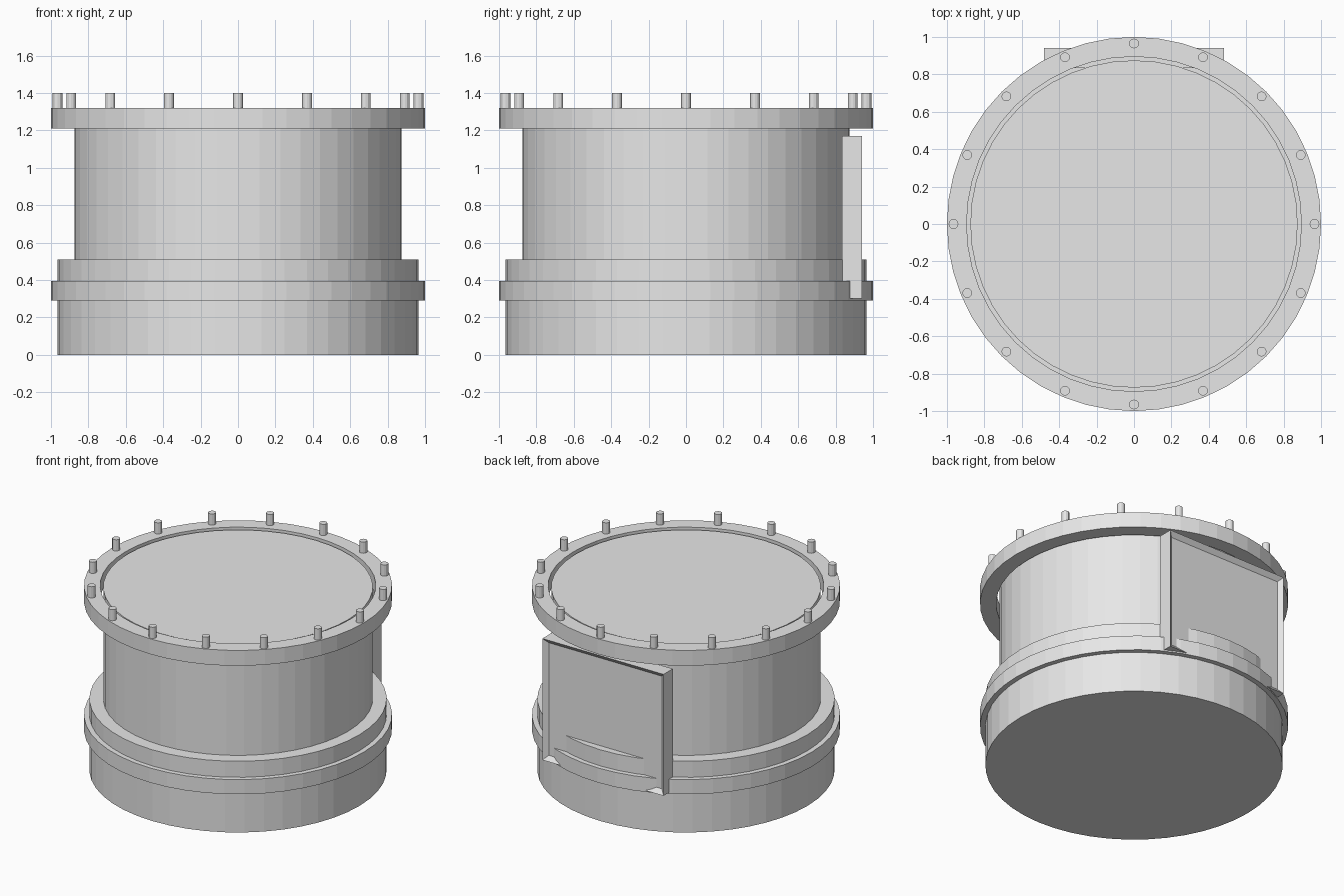
import bpy
import bmesh
from math import cos, sin, tau

cube = bpy.data.objects.get("Cube")
if cube:
    bpy.data.objects.remove(cube)

SEGMENTS = 48

# One plain grey for the whole vessel
grey = bpy.data.materials.new("light grey")
grey.use_nodes = True
grey.diffuse_color = (0.8, 0.8, 0.8, 1)
grey.node_tree.nodes["Principled BSDF"].inputs["Base Color"].default_value = (0.8, 0.8, 0.8, 1)


def finish(name, bm):
    """Turn a bmesh into a flat shaded grey object."""
    bmesh.ops.recalc_face_normals(bm, faces=bm.faces)
    mesh = bpy.data.meshes.new(name)
    bm.to_mesh(mesh)
    bm.free()
    mesh.materials.append(grey)
    obj = bpy.data.objects.new(name, mesh)
    bpy.context.collection.objects.link(obj)
    return obj


def lathe(name, profile, closed=False):
    """Revolve (radius, z) points; open profiles get flat end caps."""
    bm = bmesh.new()
    rings = [[bm.verts.new((r * cos(tau * i / SEGMENTS), r * sin(tau * i / SEGMENTS), z))
              for i in range(SEGMENTS)] for r, z in profile]
    pairs = list(zip(rings, rings[1:]))
    if closed:
        pairs.append((rings[-1], rings[0]))
    else:
        bm.faces.new(rings[0])
        bm.faces.new(rings[-1])
    for a, b in pairs:
        for i in range(SEGMENTS):
            j = (i + 1) % SEGMENTS
            bm.faces.new((a[i], a[j], b[j], b[i]))
    return finish(name, bm)


# Base drum with its raised band, stepping in to the upper body
lathe("drum_body", [(0.965, 0), (0.965, 0.29), (1, 0.29), (1, 0.395), (0.965, 0.395),
                    (0.965, 0.51), (0.875, 0.51), (0.875, 1.31)])

# Loose flange ring around the top, with a narrow gap to the body
lathe("top_flange", [(0.895, 1.21), (1, 1.21), (1, 1.32), (0.895, 1.32)], closed=True)

# Studs around the flange
stud_count = 16
bm = bmesh.new()
for i in range(stud_count):
    angle = tau * i / stud_count
    new = bmesh.ops.create_cone(bm, cap_ends=True, segments=12, radius1=0.026,
                                radius2=0.026, depth=0.09)
    bmesh.ops.translate(bm, verts=new["verts"],
                        vec=(0.965 * cos(angle), 0.965 * sin(angle), 1.355))
finish("flange_studs", bm)

# Rear hatch: a block whose back face is inset and pushed in as a panel
bm = bmesh.new()
bmesh.ops.create_cube(bm, size=1)
bmesh.ops.scale(bm, verts=bm.verts, vec=(0.96, 0.105, 0.87))
bmesh.ops.translate(bm, verts=bm.verts, vec=(0, 0.8875, 0.735))
bm.normal_update()
panel = max(bm.faces, key=lambda f: f.normal.y)
bmesh.ops.inset_region(bm, faces=[panel], thickness=0.045)
bmesh.ops.translate(bm, verts=panel.verts, vec=(0, -0.027, 0))
finish("rear_hatch", bm)
